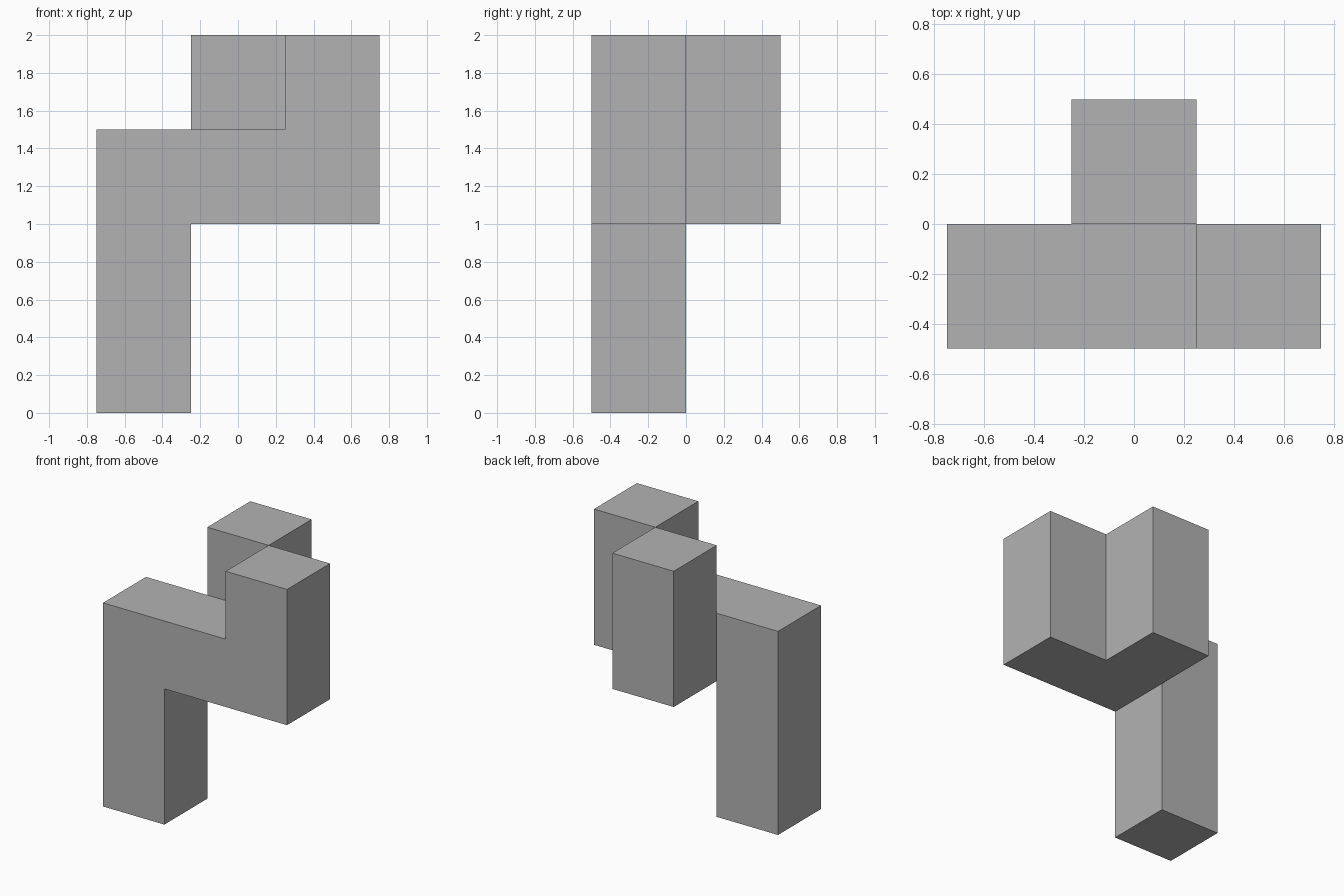
import bpy
import bmesh
from mathutils import Vector

cube = bpy.data.objects.get("Cube")
if cube:
    bpy.data.objects.remove(cube, do_unlink=True)

SIZE = 0.5

# One flat grey
grey = bpy.data.materials.new("mid grey")
grey.use_nodes = True
colour = (0.45, 0.45, 0.45, 1.0)
grey.diffuse_color = colour
grey.node_tree.nodes["Principled BSDF"].inputs["Base Color"].default_value = colour

# Cells of the stack: column, row, level
leg = [(-1, 0, k) for k in range(3)]
bridge = [(0, 0, 2)]
side_tower = [(1, 0, k) for k in (2, 3)]
back_tower = [(0, 1, k) for k in (2, 3)]
cells = set(leg + bridge + side_tower + back_tower)

bm = bmesh.new()
corners = {}


def corner(cell, offset):
    """Shared vertex at a cell corner."""
    key = tuple(c + o for c, o in zip(cell, offset))
    if key not in corners:
        x, y, z = key
        corners[key] = bm.verts.new(Vector((x - 0.5, y - 1, z)) * SIZE)
    return corners[key]


# Outer skin only: a face wherever a cell has no neighbour
for cell in sorted(cells):
    for axis in range(3):
        for side in (0, 1):
            neighbour = list(cell)
            neighbour[axis] += 2 * side - 1
            if tuple(neighbour) in cells:
                continue
            quad = []
            for u, v in ((0, 0), (1, 0), (1, 1), (0, 1)):
                offset = [0, 0, 0]
                offset[axis] = side
                offset[(axis + 1) % 3] = u
                offset[(axis + 2) % 3] = v
                quad.append(corner(cell, offset))
            bm.faces.new(quad if side else quad[::-1])

# Merge coplanar squares into whole faces
bmesh.ops.dissolve_limit(bm, angle_limit=0.01, verts=bm.verts[:], edges=bm.edges[:])

mesh = bpy.data.meshes.new("block_stack")
bm.to_mesh(mesh)
bm.free()
mesh.materials.append(grey)
bpy.context.collection.objects.link(bpy.data.objects.new("block_stack", mesh))
